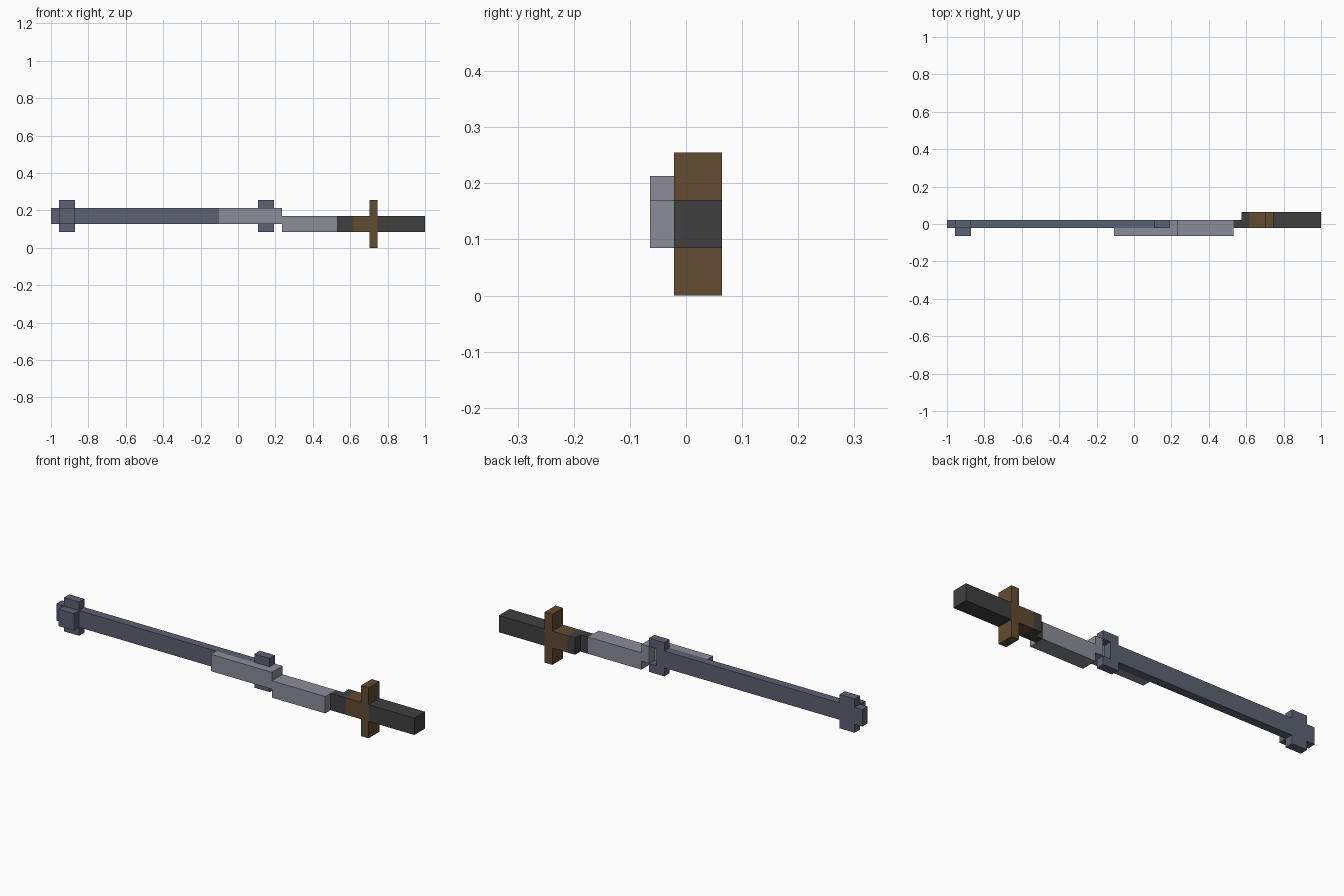
import bpy
import bmesh
from mathutils import Matrix, Vector

default = bpy.data.objects.get("Cube")
if default:
    bpy.data.objects.remove(default, do_unlink=True)

UNIT = 2 / 47                      # one block of the model
ORIGIN = Vector((23.5, 1.5, 0))    # block coordinates of the centre


def material(name, colour):
    mat = bpy.data.materials.new(name)
    mat.use_nodes = True
    rgba = (*colour, 1)
    mat.diffuse_color = rgba
    bsdf = mat.node_tree.nodes["Principled BSDF"]
    bsdf.inputs["Base Color"].default_value = rgba
    bsdf.inputs["Roughness"].default_value = 0.8
    return mat


steel = material("blue steel", (0.107, 0.122, 0.168))
silver = material("light grey", (0.258, 0.266, 0.314))
wood = material("brown", (0.122, 0.072, 0.032))
grip = material("charcoal", (0.051, 0.051, 0.051))


def part(name, mat, *boxes):
    """Build boxes given as (x range, y range, z range) in block units."""
    bm = bmesh.new()
    for box in boxes:
        low = Vector([r[0] for r in box])
        high = Vector([r[1] for r in box])
        centre = ((low + high) / 2 - ORIGIN) * UNIT
        size = (high - low) * UNIT
        bmesh.ops.create_cube(
            bm, size=1, matrix=Matrix.Translation(centre) @ Matrix.Diagonal((*size, 1)))
    mesh = bpy.data.meshes.new(name)
    bm.to_mesh(mesh)
    bm.free()
    mesh.materials.append(mat)
    obj = bpy.data.objects.new(name, mesh)
    bpy.context.collection.objects.link(obj)
    return obj


FRONT, MIDDLE, FRONT_HALF, BACK_HALF = (0, 1), (1, 2), (0, 2), (1, 3)
UPPER, LOWER = (3, 5), (2, 4)

# Long blade and its cross-shaped fittings
part("blade", steel, ((0, 27), MIDDLE, UPPER))
for name, span in (("tip_cross", (1, 3)), ("collar_cross", (26, 28))):
    part(name, steel, (span, MIDDLE, (5, 6)), (span, MIDDLE, (2, 3)))
part("tip_boss", steel, ((1, 3), FRONT, UPPER))

# Pale sleeve, stepped down towards the handle
part("upper_sleeve", silver, ((21, 29), FRONT, UPPER), ((28, 29), MIDDLE, UPPER))
part("lower_sleeve", silver, ((29, 36), FRONT_HALF, LOWER))

# Handle with a crossguard
part("neck", grip, ((36, 37), MIDDLE, LOWER), ((37, 38), BACK_HALF, LOWER))
part("guard_block", wood, ((38, 40), BACK_HALF, LOWER))
part("crossguard", wood, ((40, 41), BACK_HALF, (0, 6)))
part("handle", grip, ((41, 47), BACK_HALF, LOWER))
